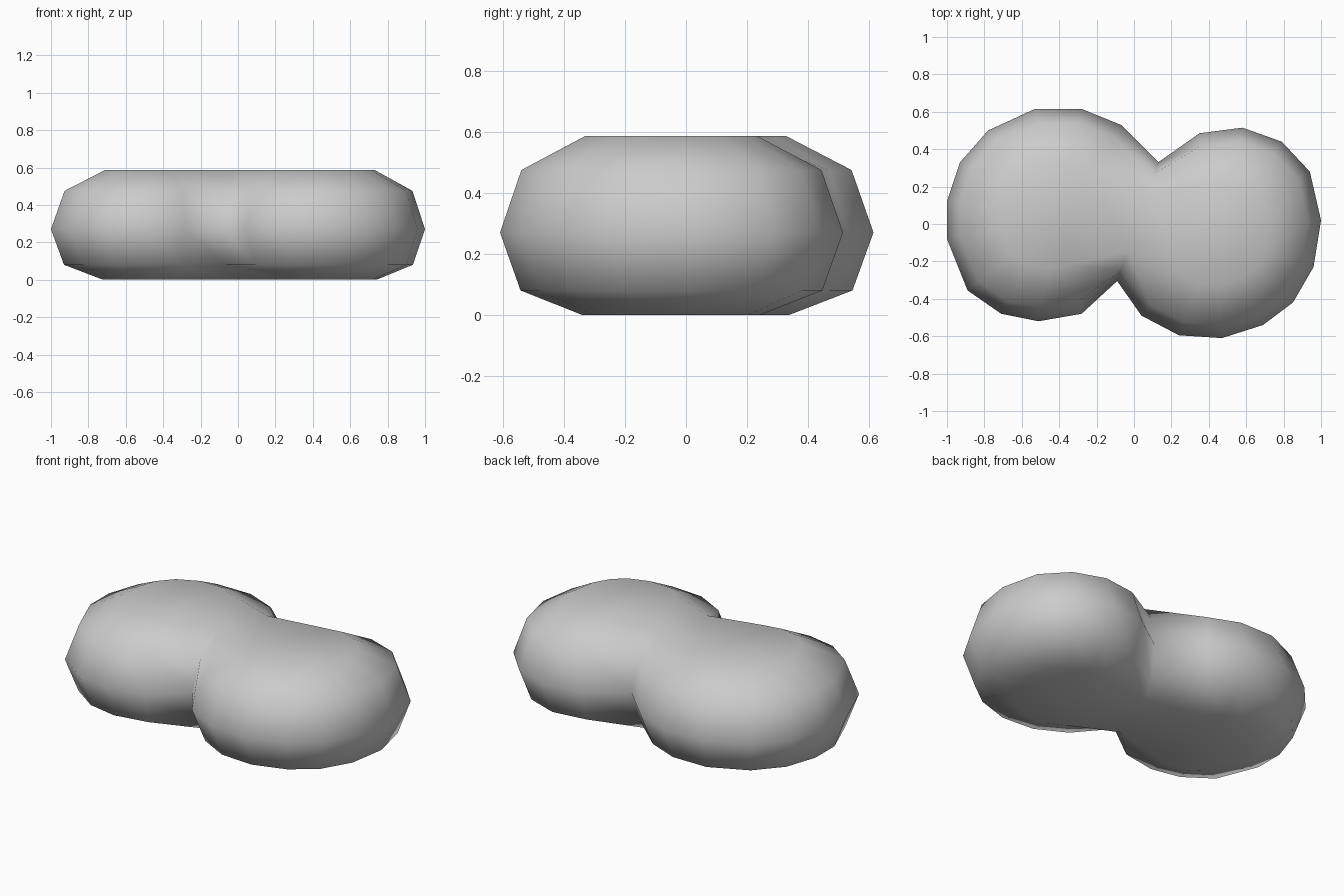
import bpy, bmesh
from mathutils import Vector

if "Cube" in bpy.data.objects:
    bpy.data.objects.remove(bpy.data.objects["Cube"])

# Widest outline of each lobe, clockwise from above, with the two notches between
left_a = [(-1, -.08), (-1, .12), (-.93, .33), (-.78, .50), (-.53, .615), (-.28, .615), (-.07, .53)]
right = [(.35, .485), (.58, .515), (.79, .44), (.94, .28), (1, .02), (.96, -.23),
         (.85, -.42), (.69, -.54), (.47, -.61), (.24, -.595), (.04, -.49)]
left_b = [(-.28, -.48), (-.51, -.52), (-.71, -.48), (-.89, -.355)]
L, R, N = (-.42, .04), (.46, -.05), (.02, .01)
outline = ([(p, L) for p in left_a] + [((.13, .33), N)] + [(p, R) for p in right]
           + [((-.09, -.305), N)] + [(p, L) for p in left_b])

# Height, lobe scale, notch scale of each ring
rings = [(0, .52, .5), (.08, .88, .82), (.27, 1, 1), (.475, .875, .82), (.587, .5, .5)]

bm = bmesh.new()
loops = []
for z, s, sn in rings:
    loop = []
    for p, c in outline:
        k = sn if c == N else s
        c, p = Vector(c), Vector(p)
        q = c + (p - c) * k
        loop.append(bm.verts.new((q.x, q.y, z)))
    loops.append(loop)

# Rounded walls
n = len(outline)
for a, b in zip(loops, loops[1:]):
    for i in range(n):
        j = (i + 1) % n
        bm.faces.new((a[i], a[j], b[j], b[i]))

# Flat underside and nearly flat top
caps = [bm.faces.new(loops[0]), bm.faces.new(loops[-1])]
bmesh.ops.triangulate(bm, faces=caps)
bmesh.ops.recalc_face_normals(bm, faces=bm.faces)
for f in bm.faces:
    f.smooth = True

mesh = bpy.data.meshes.new("two_lobed_pebble")
bm.to_mesh(mesh)
bm.free()
bpy.context.collection.objects.link(bpy.data.objects.new("two_lobed_pebble", mesh))
